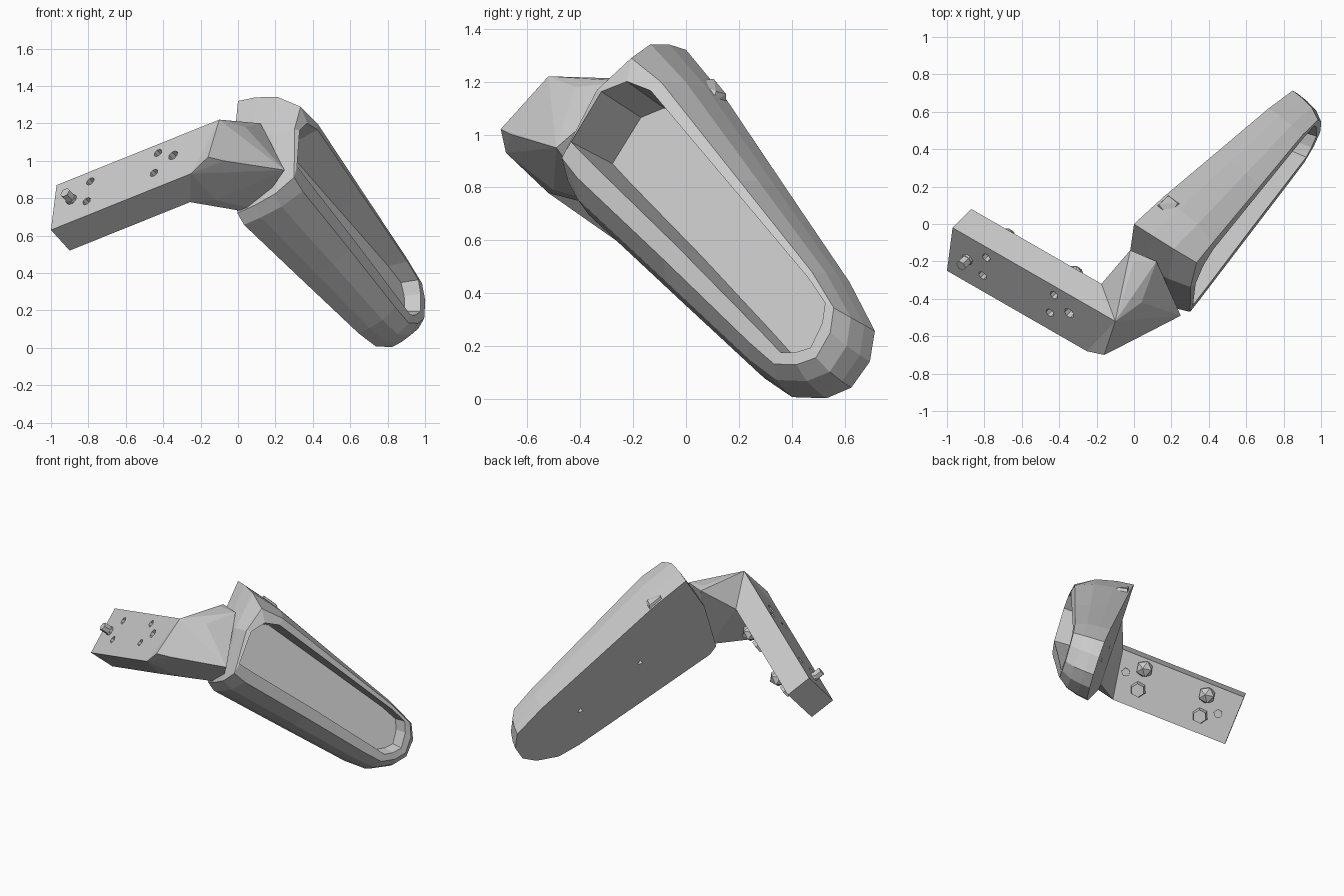
import bpy, bmesh, math
from mathutils import Vector, Matrix

if "Cube" in bpy.data.objects:
    bpy.data.objects.remove(bpy.data.objects["Cube"])

# Paddle frame: L = along, W = across, N = out of the flat back
N = Vector((0.80, -0.52, 0.29)).normalized()
L = Vector((0.57, 0.52, -0.63))
L = (L - N * L.dot(N)).normalized()
W = N.cross(L)
Q = Vector((0, 0, 1.32))

# Bar frame: corner A, length U, width S, thickness T
A = Vector((-0.97, -0.02, 0.87))
U = Vector((0.87, -0.50, 0.35))
S = Vector((-0.03, -0.23, -0.24))
T = Vector((0.10, 0.10, -0.11))


def paddle(l, w, h):
    return Q + L * l + W * w + N * h


def bar_pt(t, s, d=0.0):
    return A + U * t + S * s + T * d


def finish(bm, name):
    bmesh.ops.recalc_face_normals(bm, faces=bm.faces[:])
    me = bpy.data.meshes.new(name)
    bm.to_mesh(me)
    bm.free()
    ob = bpy.data.objects.new(name, me)
    bpy.context.collection.objects.link(ob)
    return ob


def hull(name, pts):
    bm = bmesh.new()
    for p in pts:
        bm.verts.new(p)
    res = bmesh.ops.convex_hull(bm, input=bm.verts[:])
    loose = [v for v in bm.verts if not v.link_faces]
    bmesh.ops.delete(bm, geom=loose, context='VERTS')
    bmesh.ops.dissolve_limit(bm, angle_limit=0.02, verts=bm.verts[:], edges=bm.edges[:])
    return finish(bm, name)


def rod(name, center, axis, r, depth, sides, r2=None):
    bm = bmesh.new()
    m = Matrix.Translation(center) @ axis.to_track_quat('Z', 'Y').to_matrix().to_4x4()
    bmesh.ops.create_cone(bm, cap_ends=True, segments=sides, radius1=r,
                          radius2=r if r2 is None else r2, depth=depth, matrix=m)
    return finish(bm, name)


def cut(ob, cutter):
    mod = ob.modifiers.new("cut", 'BOOLEAN')
    mod.operation = 'DIFFERENCE'
    mod.solver = 'EXACT'
    mod.object = cutter
    bpy.context.view_layer.objects.active = ob
    bpy.ops.object.modifier_apply(modifier=mod.name)
    bpy.data.objects.remove(cutter)


# Paddle body: outline rings lofted from flat back, over the rim, into the recess
base = [(0, 0), (.27, .0), (.8, -.045), (1.29, -.085), (1.53, -.13), (1.61, -.22),
        (1.63, -.34), (1.58, -.44), (1.46, -.54), (1.31, -.575), (.8, -.63),
        (.27, -.685), (.2, -.66), (.05, -.3)]
rim = [(.17, -.17), (.27, -.125), (.8, -.135), (1.3, -.145), (1.43, -.16), (1.48, -.22),
       (1.515, -.317), (1.48, -.375), (1.436, -.415), (1.3, -.42), (.8, -.445),
       (.3, -.48), (.173, -.486), (.12, -.27)]


def rim_h(l):
    return 0.40 - 0.125 * l


def ring(f, hf):
    out = []
    for (a, b), (c, d) in zip(base, rim):
        out.append(paddle(a + (c - a) * f, b + (d - b) * f, rim_h(c) * hf))
    return out


floor = [paddle(.82 + (l - .82) * .95, -.3 + (w + .3) * .92, .13) for l, w in rim]
rings = [ring(0, 0), ring(.06, .3), ring(.22, .65), ring(.6, .97), ring(1, 1), floor]
bm = bmesh.new()
loops = [[bm.verts.new(p) for p in r] for r in rings]
n = len(base)
for a, b in zip(loops, loops[1:]):
    for i in range(n):
        j = (i + 1) % n
        bm.faces.new((a[i], a[j], b[j], b[i]))
bm.faces.new(loops[0])
bm.faces.new(loops[-1])
body = finish(bm, "paddle_body")

# Two tiny three-sided pits in the flat back
for l in (.62, 1.13):
    cut(body, rod("pit_cutter", paddle(l, -.33, 0), N, .022, .1, 3))

# Small lug on the upper back edge
hull("edge_lug", [paddle(l, w, h) for l, w, h in
                  [(.2, -.03, 0), (.2, .015, .02), (.29, .015, .02), (.33, -.03, 0),
                   (.2, -.03, .1), (.29, .005, .08), (.33, -.03, .1)]])

# Mounting bar with an oblique inner end
bar = hull("mounting_bar", [bar_pt(t, s, d) for t, s, d in
                            [(0, 0, 0), (0, 1, 0), (0, 1, 1), (0, 0, 1),
                             (1, 0, 0), (.86, 1, 0), (.74, 1, 1), (.8, 0, 1)]])

# Faceted neck joining bar and paddle
hull("neck", [bar_pt(1, 0, 0), bar_pt(.86, 1, 0), bar_pt(.74, 1, 1), bar_pt(.8, 0, 1),
              (-.16, -.70, 1.02), (-.08, -.66, 1.0), (.05, -.56, .95), (.25, -.49, .95),
              (-.12, -.5, .79), (.03, -.33, .73), (.1, -.33, .74), (-.02, -.14, 1.2),
              (.0, -.2, 1.21), (.12, -.2, 1.2), (.04, -.42, 1.18)])

# Fasteners: front holes (or bolt), back knobs, nuts and plugs
out = T.normalized()
spots = [(.215, .23, "knob"), (.207, .66, "nut"), (.11, .49, "bolt"),
         (.63, .20, "knob"), (.62, .63, "nut"), (.73, .40, "plug")]
for i, (t, s, kind) in enumerate(spots):
    front, back = bar_pt(t, s), bar_pt(t, s, 1)
    if kind == "bolt":
        rod("bolt_collar", front, out, .032, .03, 8)
        rod("bolt_head", front - out * .03, out, .03, .07, 6)
    else:
        r = .03 if kind == "plug" else .025
        cut(bar, rod("hole_cutter", front, out, r, .16, 8))
    if kind == "knob":
        bm = bmesh.new()
        bmesh.ops.create_icosphere(bm, subdivisions=1, radius=.06,
                                   matrix=Matrix.Translation(back + out * .01))
        finish(bm, "back_knob_%d" % i)
    elif kind == "nut":
        rod("back_nut_%d" % i, back + out * .02, out, .055, .06, 6, .045)
    else:
        rod("back_plug_%d" % i, back, out, .03, .02, 5)
